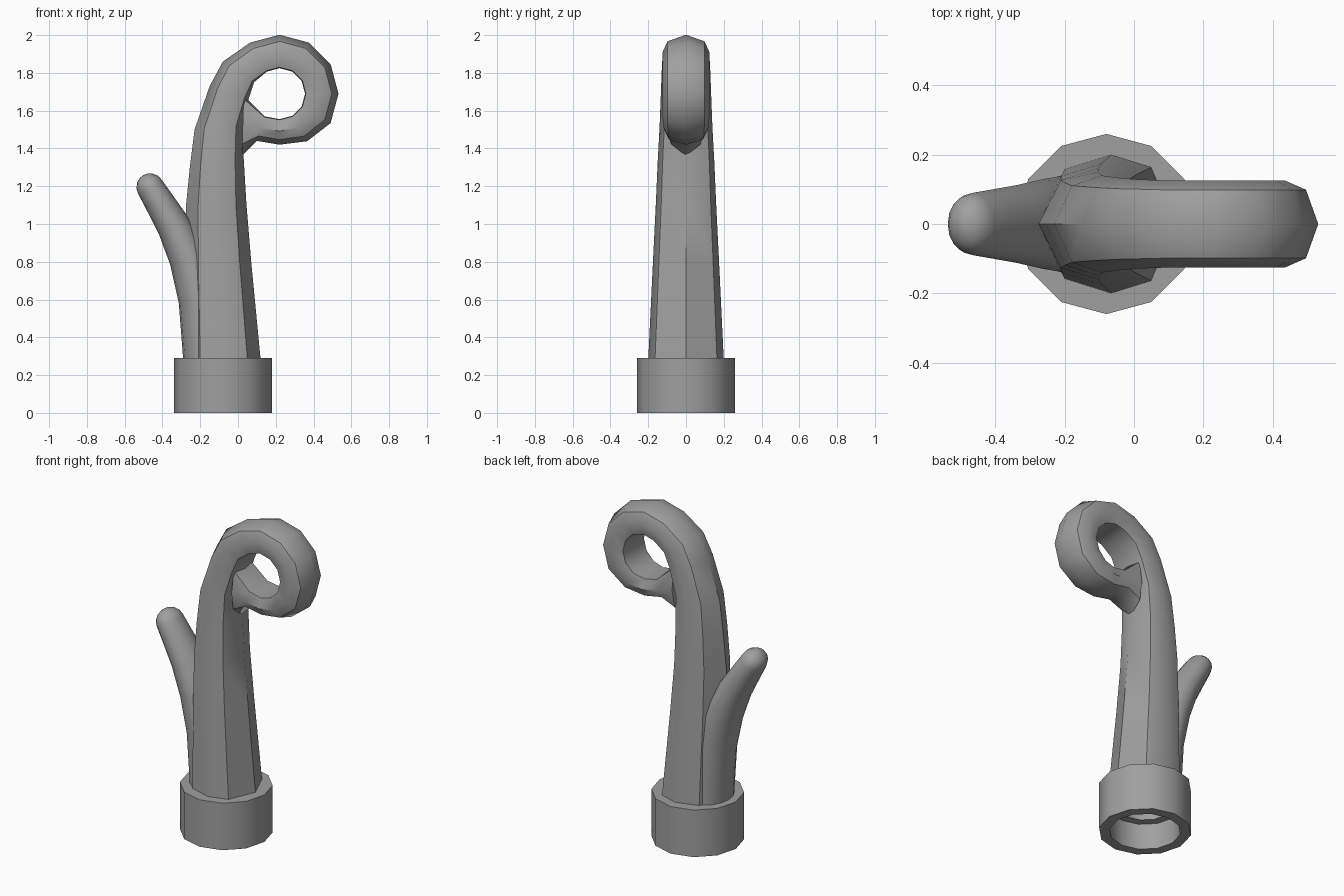
import bpy, bmesh, math
from mathutils import Vector

cube = bpy.data.objects.get("Cube")
if cube:
    bpy.data.objects.remove(cube, do_unlink=True)

grey = bpy.data.materials.new("plain grey")
grey.use_nodes = True
colour = (0.35, 0.35, 0.35, 1)
grey.diffuse_color = colour
grey.node_tree.nodes["Principled BSDF"].inputs["Base Color"].default_value = colour


def loft(name, rings, cap_start=False, cap_end=False, closed=False, angle=45):
    """Skin a list of equal-length rings of points into one smooth-shaded object."""
    bm = bmesh.new()
    loops = [[bm.verts.new(p) for p in ring] for ring in rings]
    pairs = list(zip(loops, loops[1:]))
    if closed:
        pairs.append((loops[-1], loops[0]))
    for a, b in pairs:
        for i in range(len(a)):
            j = (i + 1) % len(a)
            bm.faces.new((a[i], a[j], b[j], b[i]))
    if cap_start:
        bm.faces.new(loops[0][::-1])
    if cap_end:
        bm.faces.new(loops[-1])
    bmesh.ops.recalc_face_normals(bm, faces=bm.faces)
    mesh = bpy.data.meshes.new(name)
    bm.to_mesh(mesh)
    bm.free()
    mesh.materials.append(grey)
    obj = bpy.data.objects.new(name, mesh)
    bpy.context.collection.objects.link(obj)
    bpy.ops.object.select_all(action="DESELECT")
    obj.select_set(True)
    bpy.context.view_layer.objects.active = obj
    bpy.ops.object.shade_smooth_by_angle(angle=math.radians(angle))
    return obj


def circle(x, z, radius, sides=12):
    steps = [math.tau * i / sides for i in range(sides)]
    return [Vector((x + radius * math.cos(t), radius * math.sin(t), z)) for t in steps]


# Hollow collar with an inner ledge
base_x = -0.08
collar_profile = [(0.26, 0), (0.26, 0.29), (0.15, 0.29), (0.15, 0.16), (0.2, 0.16), (0.2, 0)]
loft("collar", [circle(base_x, z, r) for r, z in collar_profile], closed=True)


# Stem: ridge on the outer side, flattened on the inner side
def stem_ring(outer, inner, half, flat):
    outer, inner = Vector((outer[0], 0, outer[1])), Vector((inner[0], 0, inner[1]))
    mid, reach = (outer + inner) / 2, (inner - outer) / 2
    side = [(-1, 0), (-0.6, 0.79), (0.07, 1), (flat, 0.82), (1, 0)]
    section = side + [(n, -b) for n, b in side[-2:0:-1]]
    return [mid + reach * n + Vector((0, half * b, 0)) for n, b in section]


rings = [
    stem_ring((-0.28, 0.28), (0.12, 0.28), 0.2, 0.65),
    stem_ring((-0.28, 0.8), (0.07, 0.8), 0.175, 0.65),
    stem_ring((-0.275, 1.1), (0.045, 1.1), 0.16, 0.65),
    stem_ring((-0.255, 1.3), (0.03, 1.35), 0.15, 0.68),
    stem_ring((-0.23, 1.5), (0.025, 1.52), 0.14, 0.72),
    stem_ring((-0.15, 1.73), (0.055, 1.66), 0.133, 0.8),
    stem_ring((-0.08, 1.86), (0.085, 1.75), 0.129, 0.88),
]


# Curl at the top, stepping clockwise round its eye
def around(turn, radius):
    t = math.radians(turn)
    return 0.22 + radius * math.sin(t), 1.69 + radius * math.cos(t)


for turn in range(-30, 181, 30):
    shrink = max(0, turn - 120) / 60
    rings.append(stem_ring(around(turn, 0.312 - 0.042 * shrink), around(turn, 0.135),
                           0.125 - 0.012 * shrink, 0.95))
rings.append(stem_ring((0.1, 1.44), (0.14, 1.57), 0.108, 0.95))
rings.append(stem_ring((0.02, 1.36), (0.03, 1.68), 0.1, 0.9))
loft("curled_stem", rings, cap_end=True)

# Side branch: tapering oval tube with a rounded tip
spine = [(-0.17, 0.28, 0.12, 0.15), (-0.2, 0.6, 0.115, 0.14), (-0.26, 0.82, 0.105, 0.13),
         (-0.34, 0.99, 0.09, 0.112), (-0.425, 1.13, 0.078, 0.097), (-0.465, 1.195, 0.073, 0.09)]
tip = Vector((-0.465, 0, 1.195))
direction = Vector((-0.5, 0, 0.87)).normalized()
for lift in (25, 50, 72, 88):
    t = math.radians(lift)
    p = tip + direction * 0.073 * math.sin(t)
    spine.append((p.x, p.z, 0.073 * math.cos(t), 0.09 * math.cos(t)))

branch = []
for i, (x, z, thick, half) in enumerate(spine):
    before, after = spine[max(i - 1, 0)], spine[min(i + 1, len(spine) - 1)]
    along = Vector((after[0] - before[0], 0, after[1] - before[1])).normalized()
    across = Vector((along.z, 0, -along.x)) if i else Vector((1, 0, 0))
    branch.append([Vector((x, 0, z)) + across * p.x * thick + Vector((0, p.y * half, 0))
                   for p in circle(0, 0, 1, 16)])
loft("side_branch", branch, cap_end=True)
